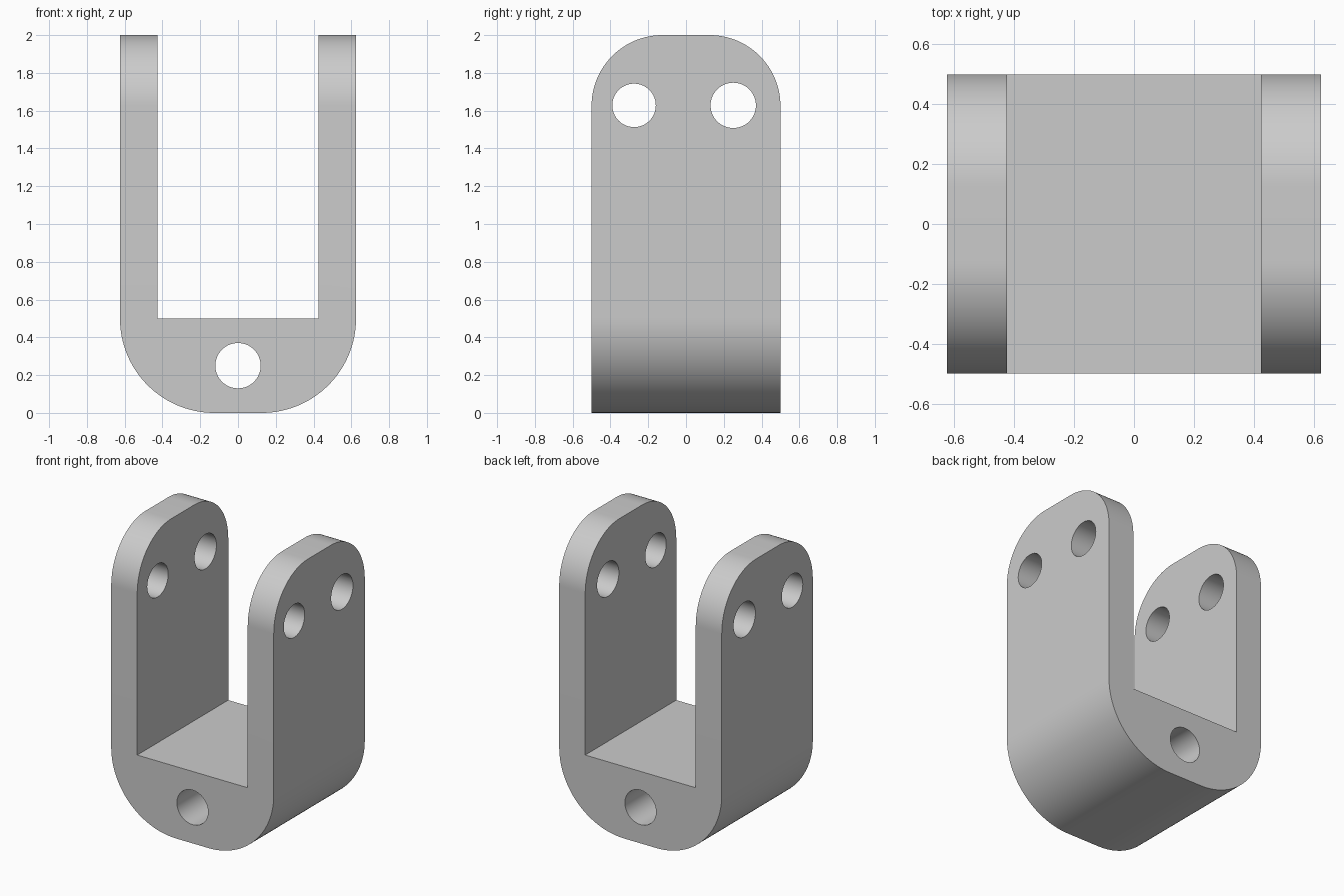
import bpy
import bmesh
from math import sin, cos, pi, radians
from mathutils import Vector

if "Cube" in bpy.data.objects:
    bpy.data.objects.remove(bpy.data.objects["Cube"], do_unlink=True)

grey = bpy.data.materials.new("plain_grey")
grey.use_nodes = True
colour = (0.6, 0.6, 0.6, 1)
grey.diffuse_color = colour
grey.node_tree.nodes["Principled BSDF"].inputs["Base Color"].default_value = colour


def arc(cx, cz, r, start, end, steps=32):
    """Points along an arc, angles in degrees."""
    angles = [radians(start + (end - start) * i / steps) for i in range(steps + 1)]
    return [(cx + r * cos(a), cz + r * sin(a)) for a in angles]


def circle(cx, cz, r):
    return arc(cx, cz, r, 0, 360, 64)[:-1]


def prism(name, outline, axis, half):
    """Extrude an outline of (across, z) points along the x or y axis."""
    bm = bmesh.new()
    if axis == "y":
        verts = [bm.verts.new((u, -half, z)) for u, z in outline]
        step = Vector((0, 2 * half, 0))
    else:
        verts = [bm.verts.new((-half, u, z)) for u, z in outline]
        step = Vector((2 * half, 0, 0))
    face = bm.faces.new(verts)
    ext = bmesh.ops.extrude_face_region(bm, geom=[face], use_keep_orig=True)
    moved = [g for g in ext["geom"] if isinstance(g, bmesh.types.BMVert)]
    bmesh.ops.translate(bm, verts=moved, vec=step)
    bmesh.ops.recalc_face_normals(bm, faces=bm.faces)
    mesh = bpy.data.meshes.new(name)
    bm.to_mesh(mesh)
    bm.free()
    mesh.materials.append(grey)
    obj = bpy.data.objects.new(name, mesh)
    bpy.context.collection.objects.link(obj)
    return obj


def combine(target, tool, operation):
    """Apply a boolean and remove the tool."""
    mod = target.modifiers.new("cut", "BOOLEAN")
    mod.operation = operation
    mod.solver = "EXACT"
    mod.object = tool
    bpy.context.view_layer.update()
    graph = bpy.context.evaluated_depsgraph_get()
    result = bpy.data.meshes.new_from_object(target.evaluated_get(graph))
    target.modifiers.clear()
    target.data = result
    bpy.data.objects.remove(tool, do_unlink=True)


# U-shaped body with rounded lower corners, left oversize for trimming
half_width, inner, floor = 0.625, 0.425, 0.5
u_outline = [(-inner, 2.2), (-half_width, 2.2)]
u_outline += arc(-0.125, 0.5, 0.5, 180, 270)
u_outline += arc(0.125, 0.5, 0.5, 270, 360)
u_outline += [(half_width, 2.2), (inner, 2.2), (inner, floor), (-inner, floor)]
bracket = prism("clevis_bracket", u_outline, "y", 0.6)

# Side silhouette rounds the tops of both arms
side = [(-0.5, -0.2), (0.5, -0.2)]
side += arc(0.125, 1.625, 0.375, 0, 90)
side += arc(-0.125, 1.625, 0.375, 90, 180)
combine(bracket, prism("side_trim", side, "x", 0.9), "INTERSECT")

# Pin holes through both arms and the base
for y, r in ((-0.275, 0.115), (0.25, 0.12)):
    combine(bracket, prism("arm_hole", circle(y, 1.628, r), "x", 0.9), "DIFFERENCE")
combine(bracket, prism("base_hole", circle(0, 0.25, 0.12), "y", 0.9), "DIFFERENCE")

# Single material and smooth curved walls with crisp edges
bracket.data.materials.clear()
bracket.data.materials.append(grey)
bpy.ops.object.select_all(action="DESELECT")
bracket.select_set(True)
bpy.context.view_layer.objects.active = bracket
bpy.ops.object.shade_smooth_by_angle(angle=radians(30))
